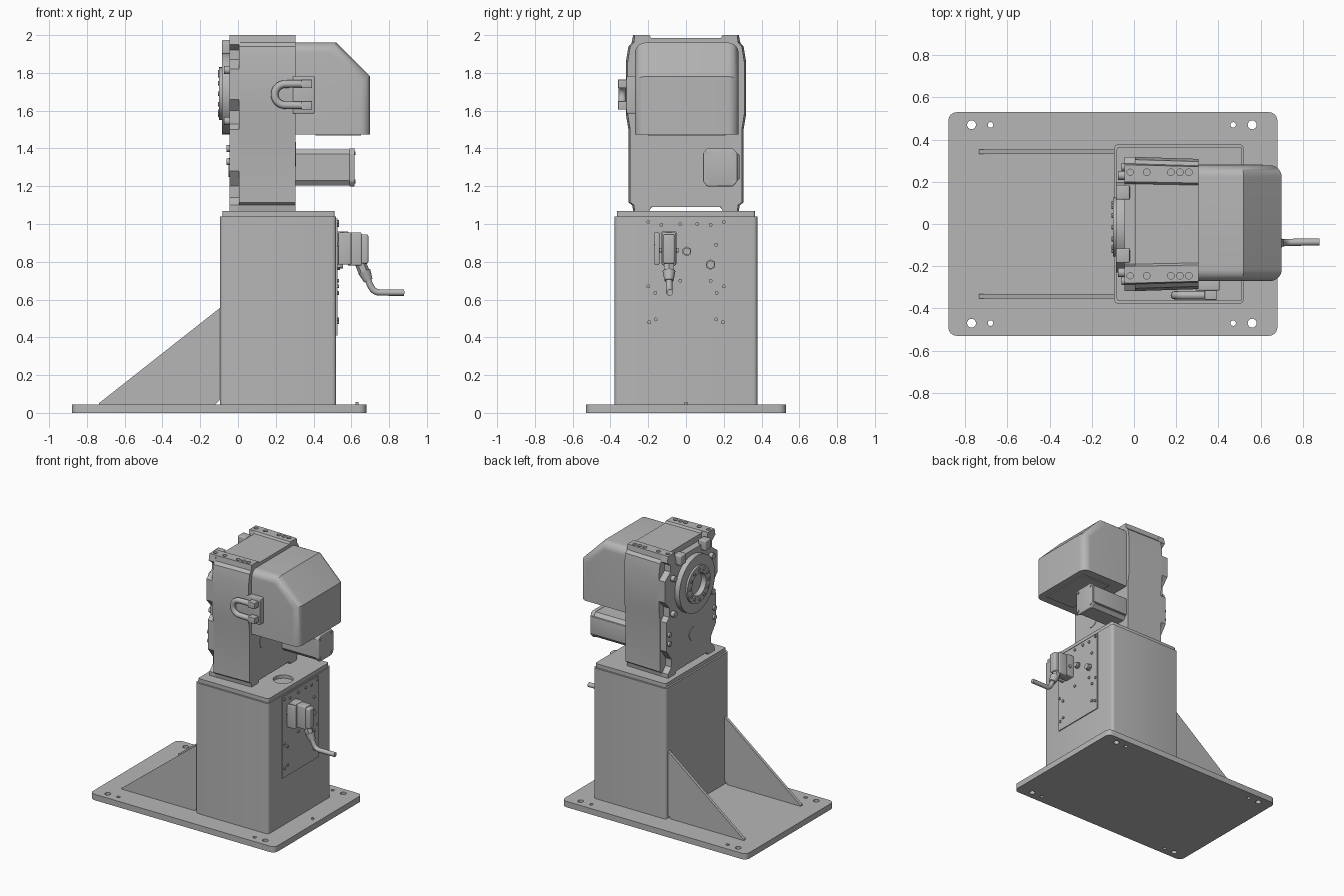
import bpy, bmesh, math
from mathutils import Vector

cube = bpy.data.objects.get("Cube")
if cube:
    bpy.data.objects.remove(cube)

grey = bpy.data.materials.new("machine_grey")
grey.use_nodes = True
COLOUR = (0.47, 0.47, 0.47, 1)
grey.diffuse_color = COLOUR
grey.node_tree.nodes["Principled BSDF"].inputs["Base Color"].default_value = COLOUR
parts = []


def finish(name, bm):
    bmesh.ops.recalc_face_normals(bm, faces=bm.faces)
    me = bpy.data.meshes.new(name)
    bm.to_mesh(me)
    bm.free()
    me.materials.append(grey)
    ob = bpy.data.objects.new(name, me)
    bpy.context.collection.objects.link(ob)
    parts.append(ob)
    return ob


def prism(name, outline, axis, lo, hi, bevel=0, pick=None, taper=1, segments=4):
    """Extrude a 2D outline along an axis; optionally round picked edges."""
    def place(p, t):
        a, b = p
        return {"x": (t, a, b), "y": (a, t, b), "z": (a, b, t)}[axis]
    bm = bmesh.new()
    start = [bm.verts.new(place(p, lo)) for p in outline]
    end = [bm.verts.new(place((p[0] * taper, p[1]), hi)) for p in outline]
    bm.faces.new(start)
    bm.faces.new(end)
    n = len(outline)
    for i in range(n):
        j = (i + 1) % n
        bm.faces.new((start[i], start[j], end[j], end[i]))
    bmesh.ops.recalc_face_normals(bm, faces=bm.faces)
    if bevel:
        edges = [e for e in bm.edges if pick is None or pick(e.verts[0].co, e.verts[1].co)]
        bmesh.ops.bevel(bm, geom=edges, offset=bevel, segments=segments,
                        affect="EDGES", profile=0.5)
    return finish(name, bm)


def box(name, x, y, z, bevel=0, pick=None):
    outline = [(x[0], y[0]), (x[1], y[0]), (x[1], y[1]), (x[0], y[1])]
    return prism(name, outline, "z", z[0], z[1], bevel, pick)


def rod(name, a, b, r, sides=24, r2=None):
    """Cylinder or cone between two points."""
    a, b = Vector(a), Vector(b)
    bm = bmesh.new()
    bmesh.ops.create_cone(bm, cap_ends=True, segments=sides, radius1=r,
                          radius2=r if r2 is None else r2, depth=(b - a).length)
    turn = (b - a).to_track_quat("Z", "Y").to_matrix().to_4x4()
    turn.translation = (a + b) / 2
    bmesh.ops.transform(bm, matrix=turn, verts=bm.verts)
    return finish(name, bm)


def tube(name, points, r):
    """Smooth round tube along a path."""
    cu = bpy.data.curves.new(name, "CURVE")
    cu.dimensions = "3D"
    cu.bevel_depth, cu.bevel_resolution, cu.use_fill_caps = r, 4, True
    cu.materials.append(grey)
    sp = cu.splines.new("NURBS")
    sp.points.add(len(points) - 1)
    for p, co in zip(sp.points, points):
        p.co = (*co, 1)
    sp.use_endpoint_u = True
    sp.order_u = 3
    ob = bpy.data.objects.new(name, cu)
    bpy.context.collection.objects.link(ob)


def cut(target, cutters):
    """Subtract the cutters and remove them."""
    bpy.context.view_layer.objects.active = target
    for c in cutters:
        mod = target.modifiers.new("cut", "BOOLEAN")
        mod.operation, mod.object, mod.solver = "DIFFERENCE", c, "EXACT"
        bpy.ops.object.modifier_apply(modifier=mod.name)
        parts.remove(c)
        bpy.data.objects.remove(c)


def mirrored(half):
    return half + [(-y, z) for y, z in reversed(half)]


def upright(a, b):
    return abs(a.z - b.z) > 0.01 and abs(a.x - b.x) < 0.001


# Base plate with anchor holes
plate = box("base_plate", (-.88, .68), (-.53, .53), (0, .045), .04, upright)
cut(plate, [rod("hole", (x, s * .47, -.1), (x, s * .47, .2), r)
            for s in (-1, 1)
            for x, r in ((-.77, .021), (-.68, .013), (.47, .013), (.56, .021))])
rod("plate_pin", (.63, 0, .04), (.63, 0, .058), .009, 12)

# Pedestal column, cap and gussets
box("pedestal", (-.095, .52), (-.378, .378), (.045, 1.04), .022, upright)
cap = box("pedestal_cap", (-.082, .512), (-.365, .365), (1.03, 1.07), .012, upright)
cut(cap, [rod("hole", (.41, -.04, 1.045), (.41, -.04, 1.2), .07)])
for s in (-1, 1):
    prism("gusset", [(-.09, .56), (-.735, .052), (-.735, .045), (-.12, .045), (-.09, .075)],
          "y", s * .342 - .011, s * .342 + .011)

# Service panel with screws and cable glands
box("service_panel", (.515, .527), (-.215, .215), (.41, 1.03))
screws = [(y * s, z) for s in (-1, 1) for y, z in
          ((.2, 1.01), (.2, .67), (.162, .635), (.195, .48), (.16, .495), (.13, .995), (.16, .89))]
for y, z in screws + [(.06, 1), (-.03, 1), (-.03, .7), (.13, .7)]:
    rod("panel_screw", (.52, y, z), (.536, y, z), .01, 10)
for y, z, r in ((.005, .855, .026), (.13, .785, .028)):
    rod("gland_nut", (.52, y, z), (.54, y, z), r, 6)
    rod("gland_plug", (.53, y, z), (.556, y, z), r * .75, 16)

# Power connector and cable
box("connector_base", (.52, .585), (-.13, -.05), (.785, .96), .006)
box("connector_hood", (.58, .655), (-.125, -.055), (.78, .955), .008)
box("connector_cover", (.65, .69), (-.12, -.06), (.79, .945), .01)
box("locking_lever", (.53, .6), (-.168, -.14), (.785, .955), .006)
rod("lever_pivot", (.56, -.16, .86), (.56, -.04, .86), .012, 12)
rod("gland_body", (.645, -.09, .80), (.672, -.09, .735), .03, 6)
rod("gland_cap", (.668, -.09, .75), (.69, -.09, .70), .034, 16, .024)
tube("cable", [(.67, -.09, .75), (.69, -.09, .695), (.72, -.088, .638),
               (.78, -.086, .637), (.88, -.085, .637)], .017)

# Gear housing: rear body and stepped front layer
rear_half = [(.19, 1.09), (.2, 1.07), (.28, 1.07), (.285, 1.1), (.305, 1.115), (.305, 1.5),
             (.318, 1.58), (.318, 1.86), (.305, 1.94), (.285, 1.96), (.28, 2), (.2, 2), (.19, 1.985)]
housing = prism("gear_housing", mirrored(rear_half), "x", .005, .305, taper=.97)
cut(housing, [rod("hole", (x, s * .245, 1.985), (x, s * .245, 2.1), .016, 16)
              for s in (-1, 1) for x in (.06, .175, .218, .26)])
front_half = [(.18, 1.09), (.2, 1.07), (.28, 1.07), (.28, 1.1), (.24, 1.14), (.24, 1.2),
              (.3, 1.28), (.3, 1.5), (.265, 1.53), (.265, 1.6), (.318, 1.66), (.318, 1.82),
              (.25, 1.87), (.25, 1.92), (.29, 1.95), (.28, 2), (.2, 2), (.19, 1.94)]
front = prism("housing_front", mirrored(front_half), "x", -.045, .01)
cut(front, [rod("hole", (-.018, s * .245, 1.985), (-.018, s * .245, 2.1), .015, 16)
            for s in (-1, 1)])
rod("round_cover", (.29, -.11, 1.37), (.308, -.11, 1.37), .065, 32)

# Output flange with ring, recess and bolts
FY, FZ = -.015, 1.69
flange = rod("output_flange", (-.085, FY, FZ), (-.03, FY, FZ), .215, 48)
cut(flange, [rod("hole", (-.2, FY, FZ), (-.05, FY, FZ), .125, 48)])
ring = rod("output_ring", (-.1, FY, FZ), (-.04, FY, FZ), .14, 48)
cut(ring, [rod("hole", (-.2, FY, FZ), (-.06, FY, FZ), .085, 48)])
for i in range(12):
    a = i * math.tau / 12
    y, z = FY + .112 * math.cos(a), FZ + .112 * math.sin(a)
    rod("ring_bolt", (-.106, y, z), (-.09, y, z), .012, 10)
for s in (-1, 1):
    for z in (1.545, 1.815):
        rod("front_bolt", (-.075, s * .23, z), (-.04, s * .23, z), .022, 12)
    box("top_lug", (-.085, -.02), (s * .15 - .035, s * .15 + .035), (1.9, 1.975), .008)
    for z in (1.33, 1.4):
        rod("edge_bolt", (-.06, s * .27, z), (-.04, s * .27, z), .018, 12)
rod("front_plug", (-.05, -.02, 1.3), (-.04, -.02, 1.3), .05, 24)

# Sloped motor cover, rounded on all edges but the underside


def cover_edge(a, b):
    same_side = abs(a.y - b.y) < .01
    return same_side and max(a.z, b.z) > 1.6 and max(a.x, b.x) > .4


prism("motor_cover", [(.3, 1.475), (.7, 1.475), (.7, 1.78), (.52, 1.96), (.3, 1.96)],
      "y", -.27, .278, .055, cover_edge, segments=8)
box("cover_foot", (.41, .65), (-.2, .21), (1.468, 1.48))

# Small drive motor
motor = [(.095, 1.23), (.115, 1.205), (.245, 1.205), (.268, 1.23),
         (.268, 1.37), (.245, 1.395), (.115, 1.395), (.095, 1.37)]
prism("drive_motor", motor, "x", .3, .6)
prism("motor_end", [(.18 + (y - .18) * 1.05, 1.3 + (z - 1.3) * 1.06) for y, z in motor],
      "x", .59, .617, .006)
box("motor_rib", (.3, .61), (.26, .282), (1.235, 1.37), .005)
for y in (.113, .25):
    for z in (1.225, 1.375):
        rod("motor_screw", (.61, y, z), (.622, y, z), .01, 10)

# Lifting handle on its bracket
box("handle_bracket", (.29, .405), (-.315, -.265), (1.585, 1.782), .006)
HZ, HR = 1.685, .057
bend = [(.25 - HR * math.sin(t * math.pi / 8), -.338, HZ + HR * math.cos(t * math.pi / 8))
        for t in range(9)]
tube("lifting_handle", [(.37, -.338, HZ + HR)] + bend + [(.37, -.338, HZ - HR)], .02)
for s in (-1, 1):
    box("handle_clamp", (.335, .392), (-.36, -.31), (HZ + s * HR - .023, HZ + s * HR + .023), .004)

# Shading
bpy.ops.object.select_all(action="DESELECT")
for ob in parts:
    ob.select_set(True)
bpy.context.view_layer.objects.active = plate
bpy.ops.object.shade_smooth_by_angle(angle=math.radians(32))
